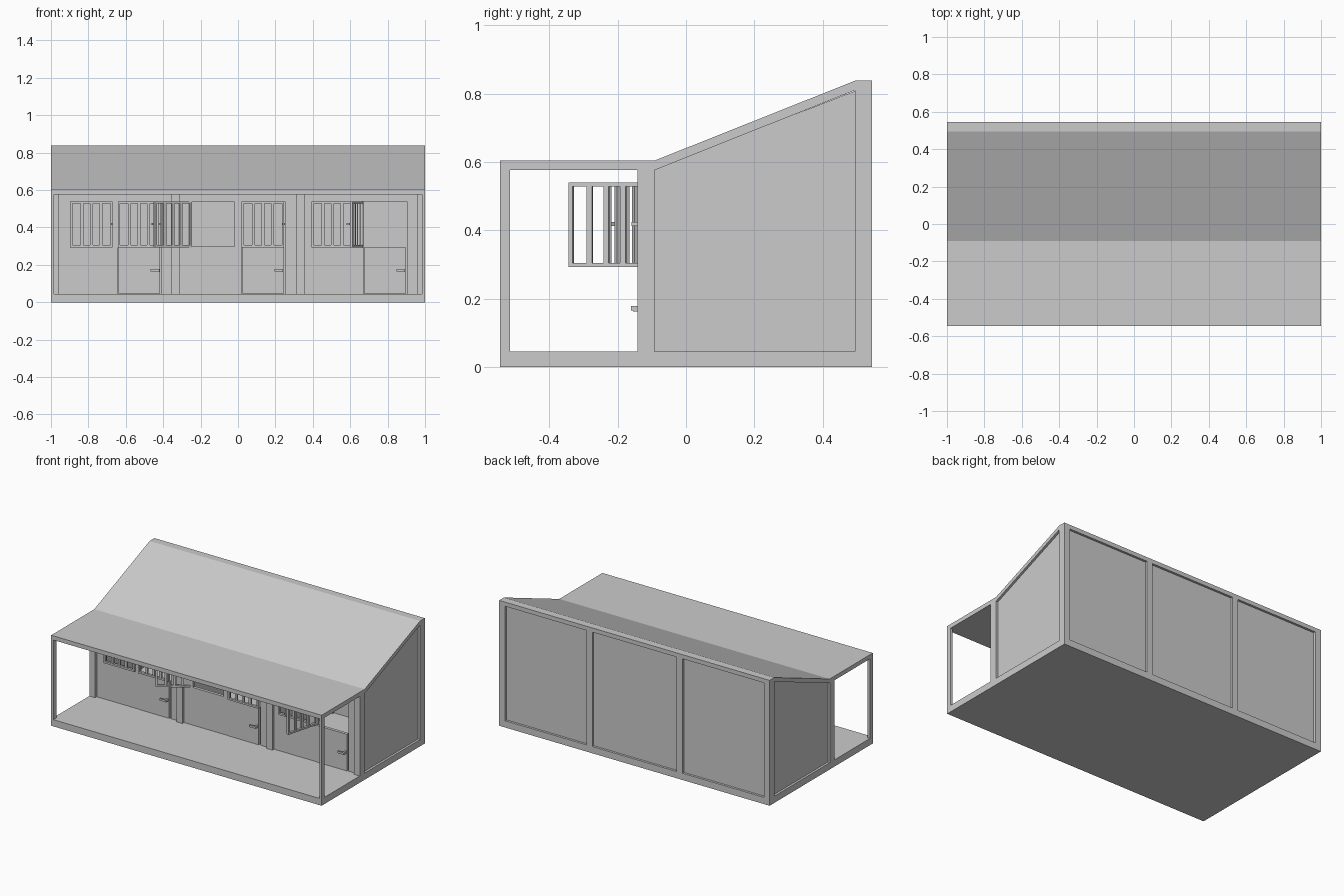
import bpy, bmesh, math
from mathutils import Matrix

if "Cube" in bpy.data.objects:
    bpy.data.objects.remove(bpy.data.objects["Cube"])

def finish(name, bm):
    bmesh.ops.recalc_face_normals(bm, faces=bm.faces)
    me = bpy.data.meshes.new(name)
    bm.to_mesh(me)
    bm.free()
    ob = bpy.data.objects.new(name, me)
    bpy.context.collection.objects.link(ob)
    return ob

def add_box(bm, x0, x1, y0, y1, z0, z1):
    m = Matrix.Translation(((x0 + x1) / 2, (y0 + y1) / 2, (z0 + z1) / 2)) @ \
        Matrix.Diagonal((x1 - x0, y1 - y0, z1 - z0, 1))
    bmesh.ops.create_cube(bm, size=1, matrix=m)

def box(name, *dims):
    bm = bmesh.new()
    add_box(bm, *dims)
    return finish(name, bm)

def extrude_x(name, profile, x0, x1):
    bm = bmesh.new()
    f = bm.faces.new([bm.verts.new((x0, y, z)) for y, z in profile])
    r = bmesh.ops.extrude_face_region(bm, geom=[f])
    verts = [v for v in r["geom"] if isinstance(v, bmesh.types.BMVert)]
    bmesh.ops.translate(bm, verts=verts, vec=(x1 - x0, 0, 0))
    return finish(name, bm)

FLOOR, SILL, HEAD, EAVE, RIDGE = 0.045, 0.297, 0.537, 0.577, 0.81
WALL_Y = -0.125
W = 0.227

# floor slab and folded roof sheet
box("floor_slab", -1, 1, -0.545, 0.545, 0, FLOOR)
extrude_x("roof", [(-0.545, EAVE), (-0.09, EAVE), (0.495, RIDGE), (0.545, RIDGE),
                   (0.545, 0.838), (0.495, 0.838), (-0.09, 0.605), (-0.545, 0.605)], -1, 1)

# posts: slim porch posts, then front and back stall posts
for s in (-1, 1):
    a, b = sorted((s, s * 0.983))
    box("porch_post", a, b, -0.545, -0.515, FLOOR, EAVE)
for x in (-0.9785, -0.333, 0.333, 0.9785):
    box("front_post", x - 0.0215, x + 0.0215, -0.142, -0.092, FLOOR, EAVE)
    box("back_post", x - 0.0215, x + 0.0215, 0.495, 0.545, FLOOR, RIDGE)

# recessed side walls, stall partitions and back wall
side = [(-0.1, FLOOR), (0.5, FLOOR), (0.5, RIDGE), (-0.1, EAVE)]
for name, x in (("side_wall", -0.975), ("partition", -0.333),
                ("partition", 0.333), ("side_wall", 0.975)):
    extrude_x(name, side, x - 0.01, x + 0.01)
box("back_wall", -0.98, 0.98, 0.51, 0.53, FLOOR, RIDGE)

# front wall with window and door openings
windows = (-0.897, -0.247, 0.393)
doors = (-0.642, 0.020, 0.672)
wall = box("front_wall", -0.98, 0.98, WALL_Y, WALL_Y + 0.02, FLOOR, EAVE)
bm = bmesh.new()
for x in windows:
    add_box(bm, x, x + W, -0.2, 0, SILL, HEAD)
for x in doors:
    add_box(bm, x, x + W + 0.006, -0.2, 0, 0.0, HEAD)
cutter = finish("opening_cutter", bm)
cutter.hide_render = True
cutter.hide_viewport = True
mod = wall.modifiers.new("openings", "BOOLEAN")
mod.object = cutter
mod.operation = "DIFFERENCE"
mod.solver = "EXACT"

# barred shutter, hinged at its left edge
def shutter(name, x, angle):
    bm = bmesh.new()
    t, rim, bar, z0, z1 = -0.016, 0.012, 0.016, 0.293, 0.54
    add_box(bm, 0, W, t, 0, z0, z0 + rim)
    add_box(bm, 0, W, t, 0, z1 - rim, z1)
    add_box(bm, 0, rim, t, 0, z0 + rim, z1 - rim)
    add_box(bm, W - rim, W, t, 0, z0 + rim, z1 - rim)
    for i in (1, 2, 3):
        c = rim + (W - 2 * rim) * i / 4
        add_box(bm, c - bar / 2, c + bar / 2, t + 0.002, -0.002, z0 + rim, z1 - rim)
    # latch handle near the free edge
    add_box(bm, W - 0.008, W + 0.003, -0.034, t, 0.412, 0.424)
    ob = finish(name, bm)
    ob.location = (x, WALL_Y, 0)
    ob.rotation_euler.z = math.radians(angle)

for x, a in zip(windows, (0, -150, 0)):
    shutter("window_shutter", x, a)
for x, a in zip(doors, (0, 0, -105)):
    shutter("upper_door", x, a)

# lower door leaves with lever handles
for x in doors:
    box("lower_door", x + 0.003, x + W - 0.002, WALL_Y - 0.006, WALL_Y + 0.014, FLOOR + 0.002, 0.292)
    bm = bmesh.new()
    add_box(bm, x + W - 0.018, x + W - 0.006, WALL_Y - 0.03, WALL_Y - 0.006, 0.163, 0.178)
    add_box(bm, x + W - 0.052, x + W - 0.006, WALL_Y - 0.036, WALL_Y - 0.026, 0.165, 0.178)
    finish("lever_handle", bm)
